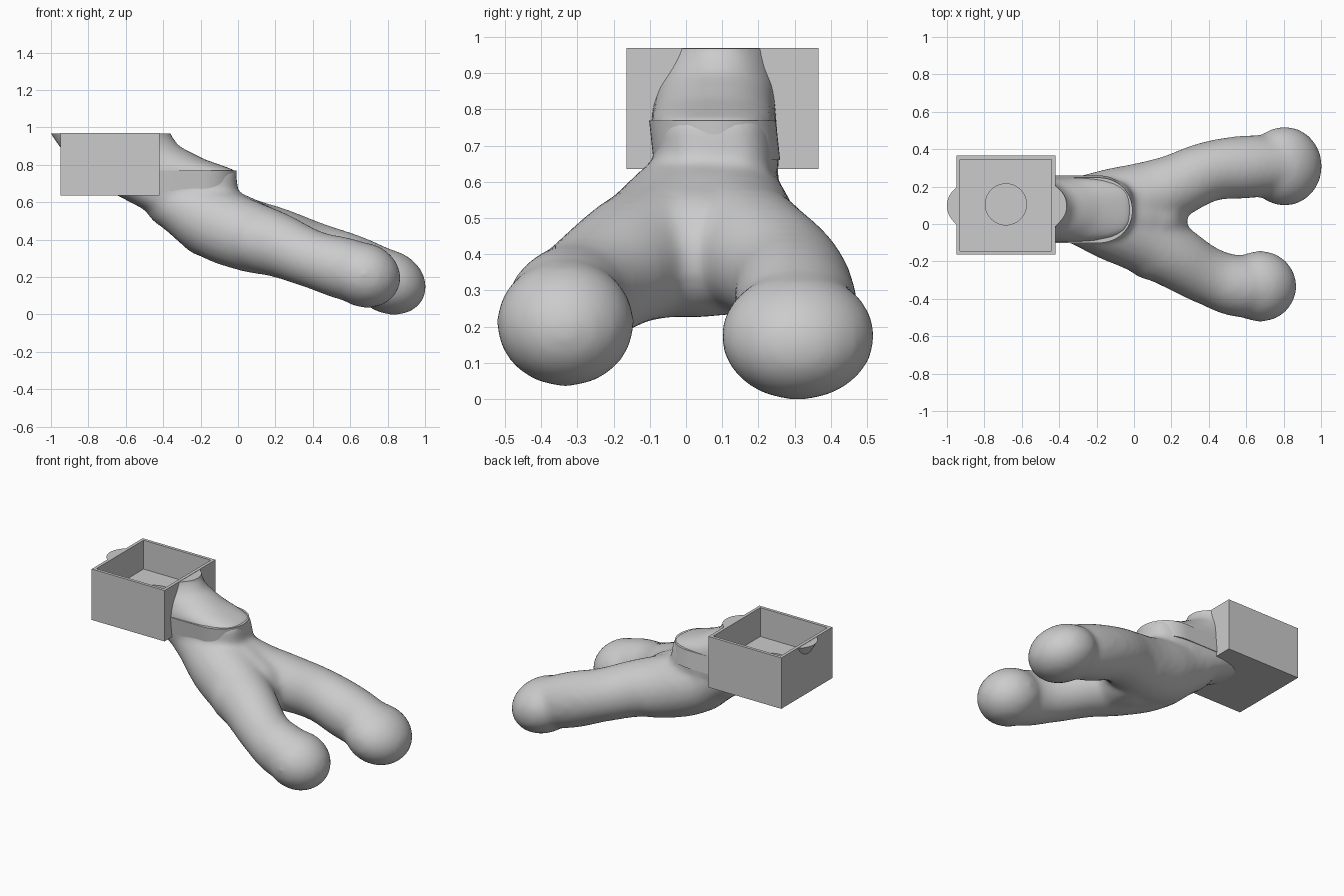
import bpy, bmesh, math
from mathutils import Vector, Matrix

cube = bpy.data.objects.get("Cube")
if cube:
    bpy.data.objects.remove(cube, do_unlink=True)

grey = bpy.data.materials.new("plain_grey")
grey.use_nodes = True
grey.diffuse_color = (0.6, 0.6, 0.6, 1)
bsdf = next(n for n in grey.node_tree.nodes if n.type == 'BSDF_PRINCIPLED')
bsdf.inputs["Base Color"].default_value = (0.6, 0.6, 0.6, 1)


def make_object(name, bm):
    bmesh.ops.recalc_face_normals(bm, faces=bm.faces)
    mesh = bpy.data.meshes.new(name)
    bm.to_mesh(mesh)
    bm.free()
    mesh.materials.append(grey)
    obj = bpy.data.objects.new(name, mesh)
    bpy.context.collection.objects.link(obj)
    return obj


def block(name, low, high):
    low, high = Vector(low), Vector(high)
    bm = bmesh.new()
    matrix = Matrix.Translation((low + high) / 2) @ Matrix.Diagonal((*(high - low), 1))
    bmesh.ops.create_cube(bm, size=1, matrix=matrix)
    return make_object(name, bm)


def evaluated_mesh(obj):
    bpy.context.view_layer.update()
    return bpy.data.meshes.new_from_object(obj.evaluated_get(bpy.context.evaluated_depsgraph_get()))


def cut(obj, cutters):
    for cutter in cutters:
        cutter.hide_render = True
        mod = obj.modifiers.new("cut", 'BOOLEAN')
        mod.operation, mod.solver, mod.object = 'DIFFERENCE', 'EXACT', cutter


def finish(obj, angle, remove=()):
    """Apply the modifiers, drop the cutters and shade by angle."""
    mesh = evaluated_mesh(obj)
    obj.modifiers.clear()
    obj.data = mesh
    mesh.materials.clear()
    mesh.materials.append(grey)
    for poly in mesh.polygons:
        poly.material_index = 0
        poly.use_smooth = True
    mesh.set_sharp_from_angle(angle=math.radians(angle))
    for cutter in remove:
        bpy.data.objects.remove(cutter, do_unlink=True)


def add_limb(bm, points):
    """Tapered tube through (x, y, z, radius) points with round ends."""
    curve = bpy.data.curves.new("limb_path", 'CURVE')
    curve.dimensions = '3D'
    curve.bevel_depth, curve.bevel_resolution = 1, 8
    curve.use_fill_caps = True
    spline = curve.splines.new('BEZIER')
    spline.radius_interpolation = 'CARDINAL'
    spline.bezier_points.add(len(points) - 1)
    for bp, (x, y, z, r) in zip(spline.bezier_points, points):
        bp.co, bp.radius = (x, y, z), r + 0.006
        bp.handle_left_type = bp.handle_right_type = 'AUTO'
    obj = bpy.data.objects.new("limb_path", curve)
    bpy.context.collection.objects.link(obj)
    bm.from_mesh(evaluated_mesh(obj))
    bpy.data.objects.remove(obj, do_unlink=True)
    for x, y, z, r in (points[0], points[-1]):
        bmesh.ops.create_icosphere(bm, subdivisions=4, radius=r + 0.006,
                                   matrix=Matrix.Translation((x, y, z)))


def add_tip(bm, centre, radii, pitch):
    """Flattened round end of a leg, tilted down along the leg."""
    matrix = (Matrix.Translation(centre) @ Matrix.Rotation(math.radians(pitch), 4, 'Y')
              @ Matrix.Diagonal((*(r + 0.007 for r in radii), 1)))
    bmesh.ops.create_icosphere(bm, subdivisions=4, radius=1, matrix=matrix)


def add_trunk(bm, sections, steps=48):
    """Loft of level ovals given as (z, x_min, x_max, y_centre, half_width, roundness)."""
    rings = []
    for z, x0, x1, yc, w, power in sections:
        ring = []
        for i in range(steps):
            a = math.tau * i / steps
            c, s = (math.copysign(abs(v) ** power, v) for v in (math.cos(a), math.sin(a)))
            ring.append(bm.verts.new(((x0 + x1) / 2 + (x1 - x0) / 2 * c, yc + w * s, z)))
        rings.append(ring)
    for lower, upper in zip(rings, rings[1:]):
        for i in range(steps):
            j = (i + 1) % steps
            bm.faces.new((lower[i], lower[j], upper[j], upper[i]))
    bm.faces.new(rings[0])
    bm.faces.new(rings[-1])


# Forked body: trunk, two legs and the web between them melted together
bm = bmesh.new()
add_trunk(bm, [
    (0.46, -0.38, 0.0, 0.07, 0.13, 1),
    (0.56, -0.5, 0.0, 0.08, 0.16, 0.8),
    (0.66, -0.69, 0.0, 0.085, 0.174, 0.6),
    (0.77, -0.83, -0.01, 0.075, 0.174, 0.6),
    (0.83, -0.89, -0.18, 0.08, 0.167, 0.8),
    (0.9, -0.96, -0.315, 0.088, 0.175, 1),
    (0.97, -1.005, -0.365, 0.098, 0.185, 1),
    (1.06, -1.06, -0.34, 0.1, 0.185, 1)])
add_limb(bm, [(-0.35, 0.06, 0.61, 0.145), (-0.15, 0.01, 0.5, 0.185),
              (0.05, -0.075, 0.42, 0.185), (0.2, -0.165, 0.375, 0.168),
              (0.4, -0.28, 0.295, 0.15), (0.55, -0.33, 0.25, 0.16),
              (0.66, -0.335, 0.22, 0.158)])
add_limb(bm, [(-0.35, 0.1, 0.61, 0.145), (-0.15, 0.1, 0.5, 0.185),
              (0.05, 0.14, 0.43, 0.185), (0.2, 0.195, 0.4, 0.168),
              (0.4, 0.28, 0.335, 0.156), (0.6, 0.305, 0.26, 0.163),
              (0.79, 0.315, 0.19, 0.152)])
add_limb(bm, [(-0.15, 0.06, 0.5, 0.19), (0.0, 0.04, 0.445, 0.19), (0.09, 0.03, 0.41, 0.18)])
add_limb(bm, [(0.1, -0.13, 0.4, 0.165), (0.115, 0.03, 0.395, 0.165), (0.1, 0.17, 0.41, 0.165)])
add_tip(bm, (0.675, -0.333, 0.21), (0.19, 0.183, 0.165), 20)
add_tip(bm, (0.805, 0.309, 0.174), (0.2, 0.205, 0.162), 25)
body = make_object("forked_body", bm)
remesh = body.modifiers.new("melt", 'REMESH')
remesh.mode, remesh.voxel_size = 'VOXEL', 0.018
smooth = body.modifiers.new("soften", 'SMOOTH')
smooth.factor, smooth.iterations = 0.5, 14
cutters = [block("top_cutter", (-1.5, -1, 0.968), (1, 1, 1.5)),
           block("inside_cutter", (-0.935, -0.15, 0.645), (-0.435, 0.35, 1.6))]
cut(body, cutters)
finish(body, 40, cutters)

# Open box with a thin rim and a round recess in its floor
box = block("open_box", (-0.95, -0.164, 0.635), (-0.42, 0.366, 0.97))
bm = bmesh.new()
bmesh.ops.create_cone(bm, cap_ends=True, segments=48, radius1=0.11, radius2=0.11, depth=0.2,
                      matrix=Matrix.Translation((-0.685, 0.105, 0.78)))
cutters = [block("hollow_cutter", (-0.93, -0.144, 0.78), (-0.44, 0.346, 1.2)),
           make_object("recess_cutter", bm)]
cut(box, cutters)
finish(box, 30, cutters)

# Collar band wrapping the rounded front of the trunk
bm = bmesh.new()
outline = [(-0.46, 0.26), (-0.46, -0.09)]
for i in range(33):
    a = math.pi * (i / 32 - 0.5)
    outline.append((-0.2 + 0.192 * abs(math.cos(a)) ** 0.9, 0.085 + 0.175 * math.sin(a)))
face = bm.faces.new([bm.verts.new((x, y, 0.66)) for x, y in outline])
top = bmesh.ops.extrude_face_region(bm, geom=[face])["geom"]
bmesh.ops.translate(bm, vec=(0, -0.012, 0.11),
                    verts=[g for g in top if isinstance(g, bmesh.types.BMVert)])
collar = make_object("collar_band", bm)
finish(collar, 30)
